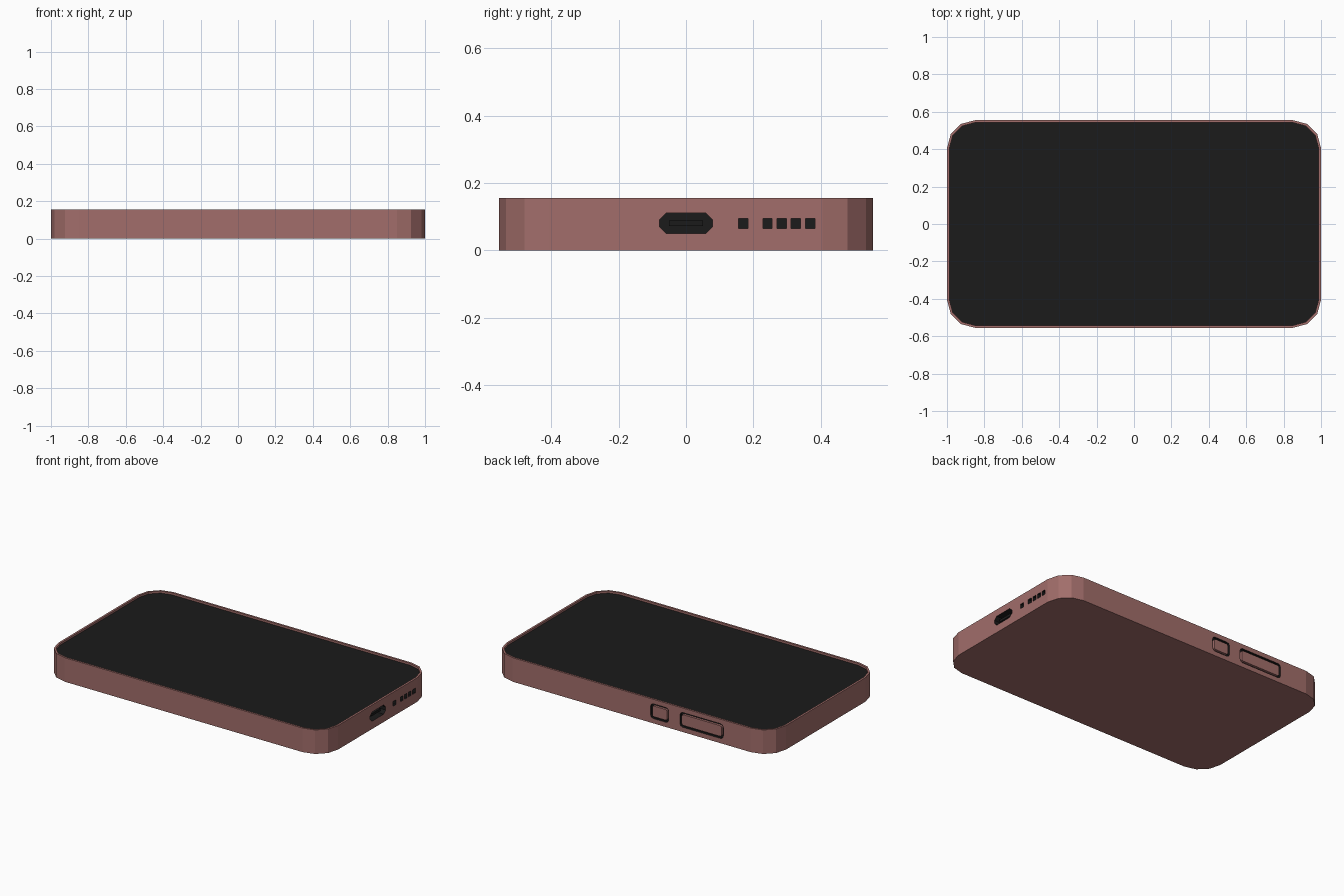
import bpy, bmesh, math
from mathutils import Matrix

if "Cube" in bpy.data.objects:
    bpy.data.objects.remove(bpy.data.objects["Cube"])


def material(name, rgb):
    m = bpy.data.materials.new(name)
    m.diffuse_color = (*rgb, 1)
    m.use_nodes = True
    m.node_tree.nodes["Principled BSDF"].inputs["Base Color"].default_value = m.diffuse_color
    return m


ROSE = material("rose_metal", (0.36, 0.155, 0.145))
BLACK = material("black_glass", (0.011, 0.011, 0.011))

# Columns say where profile u, profile v and extrusion w point in the world
TOP = Matrix.Identity(4)
RIGHT = Matrix(((0, 0, 1, 0), (1, 0, 0, 0), (0, 1, 0, 0), (0, 0, 0, 1)))
BACK = Matrix(((1, 0, 0, 0), (0, 0, 1, 0), (0, 1, 0, 0), (0, 0, 0, 1)))


def rounded(w, h, r, seg, cu, cv):
    if r == 0:
        return [(cu + a * w / 2, cv + b * h / 2) for a, b in ((1, 1), (-1, 1), (-1, -1), (1, -1))]
    pts = []
    for q, (a, b) in enumerate(((1, 1), (-1, 1), (-1, -1), (1, -1))):
        for i in range(seg + 1):
            t = math.pi / 2 * (q + i / seg)
            pts.append((cu + a * (w / 2 - r) + r * math.cos(t),
                        cv + b * (h / 2 - r) + r * math.sin(t)))
    return pts


def slab(name, mat, frame, size, centre, lo, hi, r=0.0, seg=1):
    """Rounded rectangle extruded from lo to hi along the frame's normal."""
    bm = bmesh.new()
    pts = rounded(*size, r, seg, *centre)
    a = [bm.verts.new(frame @ Matrix.Translation((u, v, lo)).translation) for u, v in pts]
    b = [bm.verts.new(frame @ Matrix.Translation((u, v, hi)).translation) for u, v in pts]
    bm.faces.new(a)
    bm.faces.new(b)
    for i in range(len(pts)):
        j = (i + 1) % len(pts)
        bm.faces.new((a[i], a[j], b[j], b[i]))
    bmesh.ops.recalc_face_normals(bm, faces=bm.faces)
    me = bpy.data.meshes.new(name)
    bm.to_mesh(me)
    bm.free()
    me.materials.append(mat)
    ob = bpy.data.objects.new(name, me)
    bpy.context.collection.objects.link(ob)
    return ob


def cut(target, cutter):
    cutter.hide_render = True
    mod = target.modifiers.new("cut", 'BOOLEAN')
    mod.operation = 'DIFFERENCE'
    mod.solver = 'EXACT'
    mod.material_mode = 'TRANSFER'
    mod.object = cutter
    bpy.context.view_layer.objects.active = target
    bpy.ops.object.modifier_apply(modifier=mod.name)
    bpy.data.objects.remove(cutter)


# Body shell with a shallow pocket for the screen
body = slab("body", ROSE, TOP, (2, 1.11), (0, 0), 0, 0.155, 0.15, 3)
inner = (1.974, 1.084)
cut(body, slab("screen_pocket", ROSE, TOP, inner, (0, 0), 0.14, 0.2, 0.137, 3))
slab("screen", BLACK, TOP, inner, (0, 0), 0.135, 0.142, 0.137, 3)

# Charging port with its inner tongue
cut(body, slab("port_cutter", BLACK, RIGHT, (0.158, 0.06), (0, 0.08), 0.94, 1.1, 0.02))
slab("port_tongue", BLACK, RIGHT, (0.1, 0.016), (0, 0.08), 0.93, 0.985)

# Microphone hole and row of speaker holes
for y in (0.17, 0.242, 0.284, 0.326, 0.369):
    cut(body, slab("hole_cutter", BLACK, RIGHT, (0.028, 0.03), (y, 0.08), 0.97, 1.1))

# Side buttons, flush in black grooves on the back edge
for name, x, w in (("small_button", -0.2, 0.13), ("long_button", -0.5, 0.31)):
    cut(body, slab("groove_cutter", BLACK, BACK, (w, 0.095), (x, 0.078), 0.54, 0.6, 0.02, 2))
    slab(name, ROSE, BACK, (w - 0.026, 0.069), (x, 0.078), 0.53, 0.555, 0.01, 2)
